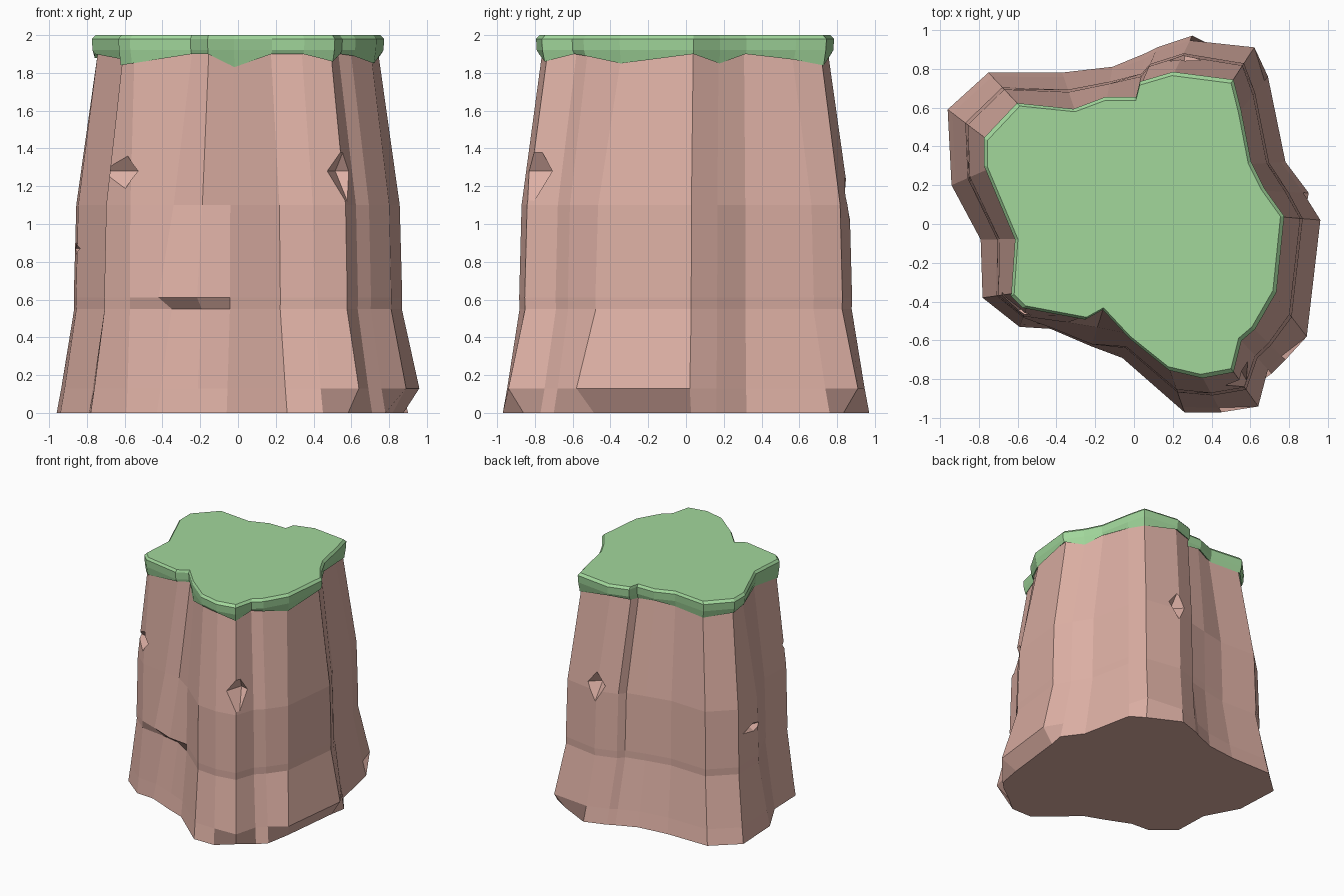
import bpy, bmesh
from mathutils import Vector, Matrix

if "Cube" in bpy.data.objects:
    bpy.data.objects.remove(bpy.data.objects["Cube"])

# Columns around the outline: base x, y, cap x, y, height of the cap's lower rim
COLS = [
    (-.78, -.38, -.63, -.37, 1.84), (-.59, -.53, -.57, -.43, 1.85),
    (-.43, -.54, -.25, -.49, 1.90), (-.22, -.63, -.16, -.44, 1.90),
    (-.06, -.69, -.02, -.59, 1.83), (.26, -.97, .18, -.75, 1.90),
    (.45, -.97, .35, -.79, 1.90), (.64, -.94, .51, -.76, 1.86),
    (.71, -.77, .55, -.60, 1.90), (.78, -.70, .62, -.54, 1.89),
    (.89, -.58, .73, -.35, 1.85), (.96, .02, .77, .04, 1.90),
    (.90, .16, .67, .18, 1.85), (.78, .32, .60, .32, 1.90),
    (.69, .76, .55, .58, 1.87), (.62, .91, .51, .74, 1.84),
    (.30, .97, .20, .78, 1.90), (.12, .91, .03, .73, 1.89),
    (.06, .88, .01, .65, 1.88), (-.11, .81, -.15, .65, 1.90),
    (-.37, .78, -.31, .59, 1.87), (-.75, .78, -.60, .62, 1.86),
    (-.96, .59, -.77, .44, 1.88), (-.94, .20, -.77, .30, 1.90),
    (-.79, -.08, -.61, -.08, 1.87)]
CHIPPED = {7, 10, 11, 15}      # corners chipped off at the ground
LEDGE = {2, 3}                 # front columns with an overhanging ledge


def material(name, rgb):
    m = bpy.data.materials.new(name)
    m.diffuse_color = (*rgb, 1)
    m.use_nodes = True
    m.node_tree.nodes["Principled BSDF"].inputs["Base Color"].default_value = m.diffuse_color
    return m


def loft(name, rings, mat):
    bm = bmesh.new()
    vs = [[bm.verts.new(p) for p in r] for r in rings]
    n = len(vs[0])
    for a, b in zip(vs, vs[1:]):
        for i in range(n):
            j = (i + 1) % n
            bm.faces.new((a[i], a[j], b[j], b[i]))
    bm.faces.new(vs[0][::-1])
    bm.faces.new(vs[-1])
    bmesh.ops.recalc_face_normals(bm, faces=bm.faces)
    return finish(name, bm, mat)


def finish(name, bm, mat=None):
    me = bpy.data.meshes.new(name)
    bm.to_mesh(me)
    bm.free()
    ob = bpy.data.objects.new(name, me)
    bpy.context.collection.objects.link(ob)
    if mat:
        me.materials.append(mat)
    return ob


def rock_ring(z, t, t_chip=None, t_ledge=None):
    ring = []
    for i, (bx, by, cx, cy, _) in enumerate(COLS):
        k = t
        if t_chip is not None and i in CHIPPED:
            k = t_chip
        if t_ledge is not None and i in LEDGE:
            k = t_ledge
        ring.append(Vector((bx, by, z)).lerp(Vector((cx * .96, cy * .96, z)), k))
    return ring


def cap_ring(scale, z=None):
    return [(c[2] * scale, c[3] * scale, z if z else c[4]) for c in COLS]


# Rock body
rock = loft("cliff_rock", [
    rock_ring(0, 0, t_chip=.38), rock_ring(.13, .11, t_chip=0),
    rock_ring(.55, .42), rock_ring(.61, .41, t_ledge=.05),
    rock_ring(1.1, .47), rock_ring(1.93, 1)],
    material("rock", (.72, .43, .37)))


# Notches chipped out of the rock: centre, half sizes, turn about z
def cut_notch(centre, size, turn):
    bm = bmesh.new()
    bmesh.ops.create_icosphere(bm, subdivisions=1, radius=1)
    bm.clear()
    pts = [(1, 0, 0), (0, 1, 0), (-1, 0, 0), (0, -1, 0), (0, 0, 1), (0, 0, -1)]
    v = [bm.verts.new(p) for p in pts]
    for i in range(4):
        bm.faces.new((v[i], v[(i + 1) % 4], v[4]))
        bm.faces.new((v[(i + 1) % 4], v[i], v[5]))
    bm.transform(Matrix.Translation(centre) @ Matrix.Rotation(turn, 4, 'Z')
                 @ Matrix.Diagonal((*size, 1)))
    cutter = finish("notch_cutter", bm)
    mod = rock.modifiers.new("notch", 'BOOLEAN')
    mod.operation, mod.solver, mod.object = 'DIFFERENCE', 'EXACT', cutter
    bpy.context.view_layer.objects.active = rock
    bpy.ops.object.modifier_apply(modifier="notch")
    bpy.data.objects.remove(cutter)


cut_notch((.62, -.88, 1.28), (.22, .22, .26), .5)
cut_notch((-.68, -.48, 1.28), (.20, .17, .17), .4)
cut_notch((.26, .96, 1.15), (.20, .20, .26), 0)
cut_notch((-.94, .30, .87), (.14, .36, .09), 0)

# Grass cap with a ragged lower rim and a small top bevel
loft("grass_cap", [cap_ring(.93, 1.92), cap_ring(.985), cap_ring(1.0, 1.92),
                   cap_ring(1.005, 1.98), cap_ring(.98, 2.0)],
     material("grass", (.36, .68, .33)))
